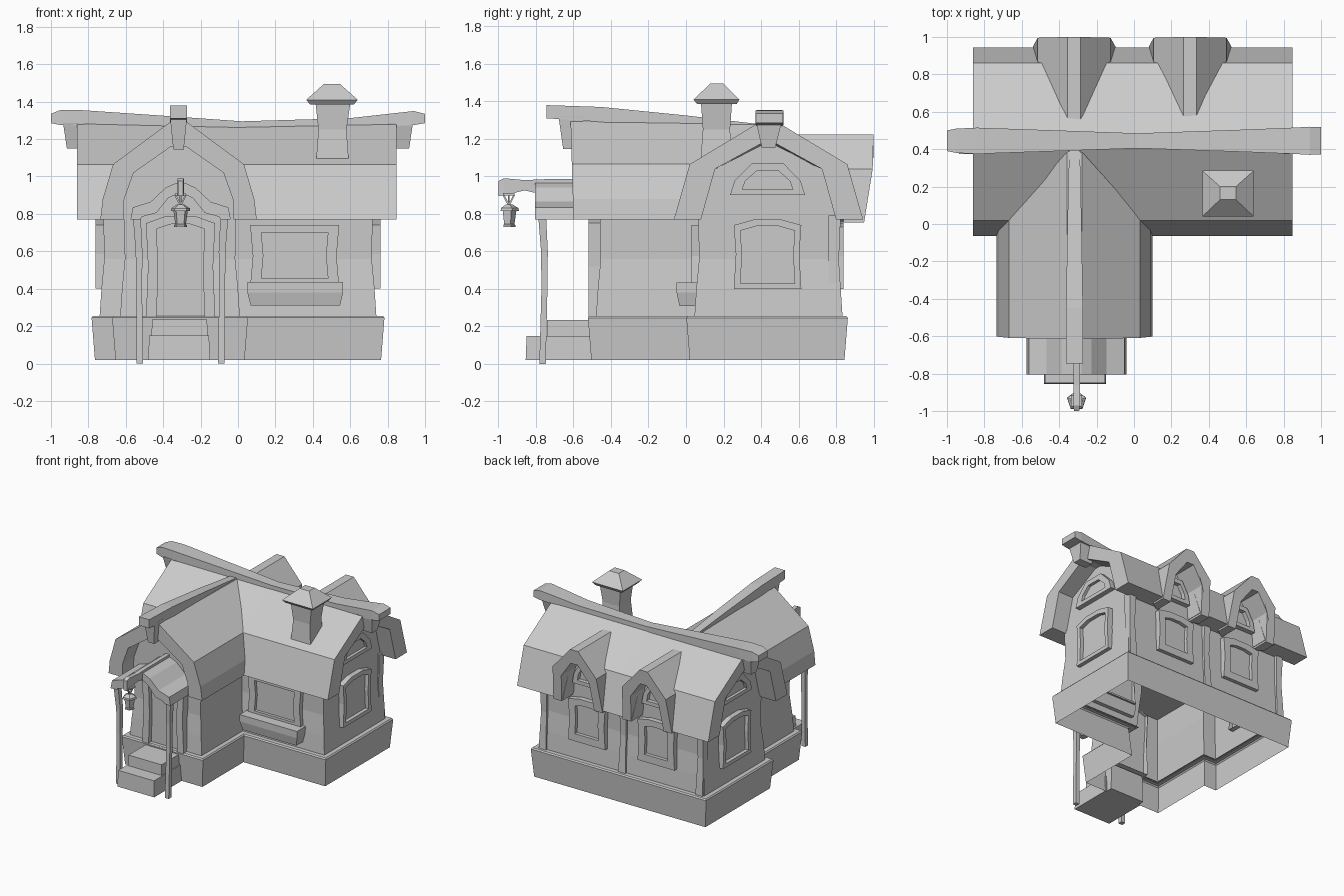
import bpy, bmesh, math

cube = bpy.data.objects.get("Cube")
if cube:
    bpy.data.objects.remove(cube, do_unlink=True)

GREY = (0.6, 0.6, 0.6, 1.0)
mat = bpy.data.materials.new("plain grey")
mat.use_nodes = True
mat.diffuse_color = GREY
mat.node_tree.nodes["Principled BSDF"].inputs["Base Color"].default_value = GREY
mat.node_tree.nodes["Principled BSDF"].inputs["Roughness"].default_value = 0.9


def loft(name, rings, start=True, end=True):
    """Skin a list of equal-length point rings, with optional end caps."""
    bm = bmesh.new()
    vs = [[bm.verts.new(p) for p in ring] for ring in rings]
    n = len(vs[0])
    for a, b in zip(vs, vs[1:]):
        for i in range(n):
            j = (i + 1) % n
            bm.faces.new((a[i], a[j], b[j], b[i]))
    if start:
        bm.faces.new(vs[0][::-1])
    if end:
        bm.faces.new(vs[-1])
    bmesh.ops.recalc_face_normals(bm, faces=bm.faces)
    me = bpy.data.meshes.new(name)
    bm.to_mesh(me)
    bm.free()
    me.materials.append(mat)
    ob = bpy.data.objects.new(name, me)
    bpy.context.collection.objects.link(ob)
    return ob


def rect(x0, x1, y0, y1, z):
    return [(x0, y0, z), (x1, y0, z), (x1, y1, z), (x0, y1, z)]


def box(name, x0, x1, y0, y1, z0, z1, t=0.0):
    """Box whose top is inset by t on all sides."""
    return loft(name, [rect(x0, x1, y0, y1, z0), rect(x0 + t, x1 - t, y0 + t, y1 - t, z1)])


def mirror(half):
    """Right half profile, eave to peak, to a full profile."""
    return half + [(-u, v) for u, v in reversed(half) if u > 0]


def shell(outer, inner):
    return mirror(outer) + mirror(inner)[::-1]


def beam_along(name, axis, centre, sections):
    """Square beam; sections are (position, half width, bottom, top)."""
    rings = []
    for s, w, z0, z1 in sections:
        prof = [(-w, z0), (w, z0), (w, z1), (-w, z1)]
        rings.append([(s, centre + u, z) if axis == "x" else (centre + u, s, z) for u, z in prof])
    return loft(name, rings)


def window(name, place, outer, inner, depth, recess=0.012):
    """Raised frame with a sunken pane; place maps (u, v, d) to space."""
    ring = lambda pts, d: [place(u, v, d) for u, v in pts]
    return loft(name, [ring(outer, -0.03), ring(outer, depth), ring(inner, depth), ring(inner, recess)],
                start=False)


def arched(w, z0, z1, rise):
    return [(-w, z0), (w, z0), (w * 0.94, (z0 + z1) / 2), (w, z1 - rise), (w * 0.4, z1),
            (-w * 0.4, z1), (-w, z1 - rise), (-w * 0.94, (z0 + z1) / 2)]


def half_round(w, z0, z1):
    return [(-w, z0), (w, z0), (w * 0.88, z0 + (z1 - z0) * 0.45), (w * 0.42, z1),
            (-w * 0.42, z1), (-w * 0.88, z0 + (z1 - z0) * 0.45)]


# Foundation and walls: one L-shaped outline, offset at several heights
def outline(z, o):
    x0, x1, xa, xb = -0.72 - o, 0.72 + o, -0.61 - o, -0.01 + o
    ya, y0, y1 = -0.46 - o, 0.065 - o, 0.8 + o
    return [(x, y, z) for x, y in ((x1, y1), (x0, y1), (x0, y0), (xa, y0),
                                   (xa, ya), (xb, ya), (xb, y0), (x1, y0))]


loft("foundation", [outline(0.02, 0.045), outline(0.245, 0.063), outline(0.255, 0.055),
                    outline(0.255, 0.01)], False, False)
loft("walls", [outline(0.25, 0.02), outline(0.4, 0.01), outline(0.56, -0.005),
               outline(0.79, 0.0)], False, False)

# Main roof with a slightly sagging ridge
YC = 0.44
main_out = [(0.505, 0.77), (0.42, 1.065), (0.03, 1.29)]
main_in = [(0.36, 0.77), (0.285, 1.04), (0.03, 1.17)]


def main_ring(x, sag):
    return [(x, YC + u, z - (sag if z > 1.1 else 0)) for u, z in shell(main_out, main_in)]


roof = loft("main_roof", [main_ring(-0.86, -0.01), main_ring(0.0, 0.025), main_ring(0.848, -0.01)])
loft("main_gable", [[(x, YC + u, z) for u, z in mirror(main_in)] for x in (-0.715, 0.715)])

# Main ridge beam and its end blocks
beam_along("ridge_beam", "x", 0.445, [
    (-1.0, 0.055, 1.285, 1.335), (-0.95, 0.065, 1.275, 1.355), (-0.84, 0.07, 1.27, 1.355),
    (-0.4, 0.055, 1.26, 1.325), (0.02, 0.04, 1.235, 1.295), (0.6, 0.06, 1.25, 1.312),
    (0.85, 0.07, 1.27, 1.34), (0.94, 0.075, 1.275, 1.35), (1.0, 0.073, 1.285, 1.335)])
for side, sx in (("right", -1), ("left", 1)):
    loft(side + "_ridge_block", [rect(sx * 0.80, sx * 0.915, 0.405, 0.475, 1.15),
                                 rect(sx * 0.80, sx * 0.935, 0.375, 0.51, 1.285)])

# Wing roof, running back into the main slope
XW = -0.318
wing_out = [(0.418, 0.77), (0.405, 0.88), (0.35, 1.065), (0.04, 1.295)]
wing_in = [(0.295, 0.77), (0.29, 0.88), (0.24, 1.02), (0.04, 1.16)]
wing = shell(wing_out, wing_in)
loft("wing_roof", [[(XW + u, -0.60 - 0.03 * (z - 0.77), z) for u, z in wing],
                   [(XW + u, 0.04 + max(0, z - 1.065) * 1.5, z - (0.02 if z > 1.2 else 0))
                    for u, z in wing]])
loft("wing_gable", [[(XW + u, y, z) for u, z in mirror(wing_in)] for y in (-0.46, 0.1)])
beam_along("wing_ridge_beam", "y", XW, [(-0.745, 0.046, 1.31, 1.38), (-0.45, 0.045, 1.29, 1.37),
                                        (0.0, 0.038, 1.24, 1.325), (0.42, 0.028, 1.22, 1.275)])
loft("wing_ridge_block", [rect(XW - 0.028, XW + 0.028, -0.655, -0.55, 1.145),
                          rect(XW - 0.046, XW + 0.046, -0.68, -0.55, 1.32)])

# Dormers: cut the roof, then add hood, wall and half-round window
dorm_out = [(0.22, 0.755), (0.195, 1.04), (0.035, 1.222)]
dorm_in = [(0.145, 0.755), (0.125, 0.98), (0.03, 1.11)]
for name, xc in (("right", -0.32), ("left", 0.3)):
    cutter = loft("dormer_cutter", [[(xc + u, y, z if z > 0.8 else 0.7) for u, z in mirror(dorm_in)]
                                    for y in (0.795, 1.1)])
    mod = roof.modifiers.new("opening", "BOOLEAN")
    mod.object, mod.operation, mod.solver = cutter, "DIFFERENCE", "EXACT"
    bpy.context.view_layer.objects.active = roof
    bpy.ops.object.modifier_apply(modifier=mod.name)
    bpy.data.objects.remove(cutter, do_unlink=True)

    hood = shell(dorm_out, dorm_in)
    half = len(hood) // 2
    starts = [0.56 if z > 1.2 else 0.84 for u, z in hood[:half]] + [0.79] * half
    loft(name + "_dormer_hood", [[(xc + u, y, z) for (u, z), y in zip(hood, starts)],
                                 [(xc + u, min(1.0, 0.95 + (z - 0.755) * 0.16), z) for u, z in hood]])
    loft(name + "_dormer_wall", [[(xc + u, y, z) for u, z in mirror(dorm_in)] for y in (0.7, 0.805)])
    back = lambda u, v, d, xc=xc: (xc + u, 0.8 + d, v)
    window(name + "_dormer_window", back, half_round(0.125, 0.87, 1.05),
           half_round(0.08, 0.9, 1.015), 0.045)
    window(name + "_back_window", back, arched(0.165, 0.4, 0.75, 0.02),
           arched(0.105, 0.46, 0.7, 0.015), 0.04)

# Side windows below and half-round attic windows above
for name, sx in (("right", -1), ("left", 1)):
    side = lambda u, v, d, sx=sx: (sx * (0.72 + d), 0.435 + u, v)
    window(name + "_side_window", side, arched(0.18, 0.4, 0.77, 0.03),
           arched(0.145, 0.43, 0.735, 0.025), 0.042)
    window(name + "_attic_window", side, half_round(0.2, 0.9, 1.07),
           half_round(0.135, 0.93, 1.03), 0.035)

# Front window with planter box
front = lambda u, v, d: (0.303 + u, 0.065 - d, v)
window("front_window", front, arched(0.238, 0.41, 0.74, 0.0),
       arched(0.178, 0.455, 0.7, 0.0), 0.035)
loft("planter_box", [rect(0.068, 0.545, -0.035, 0.08, 0.31), rect(0.05, 0.562, -0.05, 0.08, 0.38),
                     rect(0.05, 0.562, -0.05, 0.08, 0.435)])

# Corner and middle posts on the back wall
for i, x in enumerate((-0.7, -0.01, 0.7)):
    loft("back_post_%d" % i, [rect(x - w, x + w, 0.76, y, z) for z, w, y in
                              ((0.25, 0.032, 0.835), (0.55, 0.024, 0.815), (0.79, 0.03, 0.825))])

# Door with arched frame
door = lambda u, v, d: (-0.307 + u, -0.46 - d, v)
window("door", door, arched(0.185, 0.25, 0.79, 0.04), arched(0.128, 0.25, 0.745, 0.025), 0.06, 0.025)

# Steps
box("lower_step", -0.48, -0.15, -0.855, -0.5, 0.02, 0.15, 0.005)
box("upper_step", -0.465, -0.16, -0.745, -0.45, 0.02, 0.235, 0.005)

# Porch canopy, flared like a bell
XP = -0.307
porch_out = [(0.268, 0.77), (0.255, 0.835), (0.16, 0.865), (0.08, 0.94), (0.025, 0.965)]
porch_in = [(0.215, 0.77), (0.205, 0.785), (0.13, 0.805), (0.065, 0.885), (0.025, 0.905)]
loft("porch_canopy", [[(XP + u, y, z) for u, z in shell(porch_out, porch_in)] for y in (-0.805, -0.46)])
beam_along("porch_beam", "y", XP, [(-1.0, 0.014, 0.895, 0.975), (-0.97, 0.017, 0.9, 0.99),
                                   (-0.86, 0.017, 0.925, 0.98), (-0.75, 0.017, 0.9, 0.985),
                                   (-0.46, 0.017, 0.9, 0.985)])

# Porch posts
for name, sx in (("right", -1), ("left", 1)):
    loft(name + "_porch_post", [rect(XP + sx * u - w, XP + sx * u + w, y - w, y + w, z) for z, u, y, w in
                                ((0.0, 0.218, -0.765, 0.017), (0.4, 0.222, -0.755, 0.016),
                                 (0.6, 0.222, -0.755, 0.018), (0.8, 0.235, -0.768, 0.021))])

# Hanging lantern
YL = -0.945


def pentagon(r, z):
    return [(XP + r * math.sin(math.tau * k / 5), YL + r * math.cos(math.tau * k / 5), z) for k in range(5)]


loft("lantern", [pentagon(r, z) for r, z in ((0.036, 0.73), (0.036, 0.74), (0.03, 0.745), (0.04, 0.815),
                                             (0.054, 0.815), (0.052, 0.83), (0.02, 0.85))])
for i, (dx, dy) in enumerate(((-1, 0), (1, 0), (0, -1), (0, 1))):
    loft("lantern_hook_%d" % i, [rect(XP + dx * o - 0.005, XP + dx * o + 0.005,
                                      YL + dy * o - 0.005, YL + dy * o + 0.005, z)
                                 for o, z in ((0.0, 0.845), (0.028, 0.9))])
box("lantern_hanger", XP - 0.03, XP + 0.03, YL - 0.03, YL + 0.03, 0.897, 0.91)

# Chimney and its cap
loft("chimney", [rect(0.415, 0.595, 0.075, 0.245, 1.05), rect(0.43, 0.58, 0.09, 0.235, 1.25),
                 rect(0.415, 0.6, 0.08, 0.245, 1.39)])
loft("chimney_cap", [rect(0.385, 0.62, 0.06, 0.27, 1.385), rect(0.365, 0.64, 0.04, 0.285, 1.41),
                     rect(0.46, 0.545, 0.13, 0.2, 1.495)])
